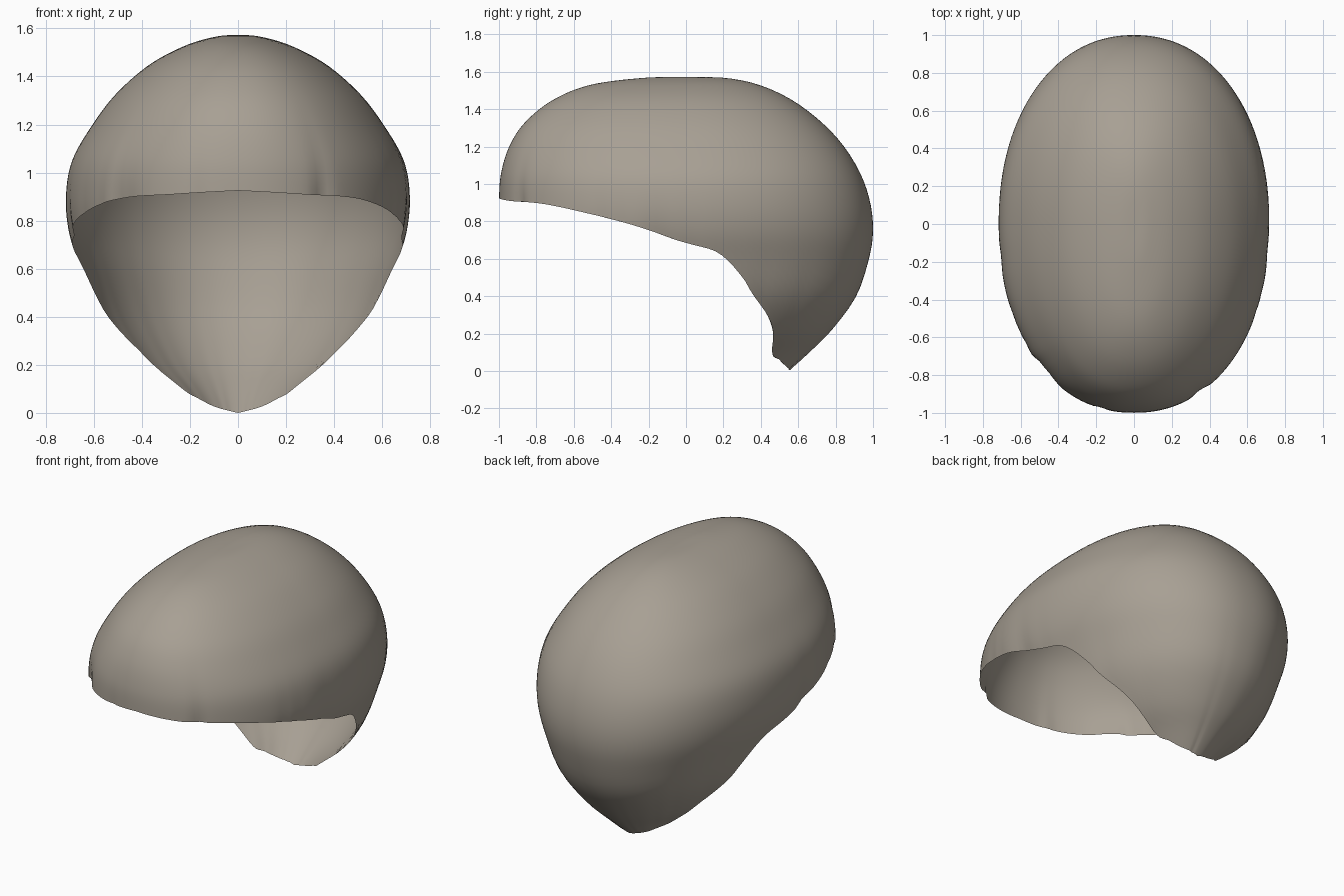
import bpy
import math
import random

random.seed(4)
if "Cube" in bpy.data.objects:
    bpy.data.objects.remove(bpy.data.objects["Cube"], do_unlink=True)

# Body slices from crown to nape: height, half width, front reach, back reach
SLICES = [
    (1.572, 0, 0, 0), (1.567, .085, .23, .21), (1.53, .215, .51, .39),
    (1.45, .367, .71, .565), (1.33, .505, .86, .725), (1.2, .605, .945, .845),
    (1.05, .69, .99, .935), (.9, .716, 1, .985), (.75, .703, 1, 1),
    (.6, .655, 1, .978), (.4, .58, 1, .91), (.22, .45, 1, .78),
    (.1, .31, 1, .66), (0, .2, 1, .55),
]
# Opening edge: angle from the front in degrees, height
RIM = [
    (0, .925), (20, .91), (45, .887), (72, .795), (90, .685), (99, .63),
    (107, .5), (112, .4), (123, .25), (133, .1), (143, .06), (157, .025), (180, 0),
]
SEGMENTS = 180
RINGS = 44
ROUNDNESS = 2 / 2.15


def spline(table, u):
    """Smooth curve through the table rows, u counted in rows."""
    last = len(table) - 1
    i = min(int(u), last - 1)
    t = u - i
    rows = [table[max(0, min(last, i + k))] for k in (-1, 0, 1, 2)]
    return [
        b + t * ((c - a) / 2 + t * (a - 2.5 * b + 2 * c - d / 2
                                    + t * (1.5 * (b - c) + (d - a) / 2)))
        for a, b, c, d in zip(*rows)
    ]


def find(table, value):
    """Row position at which the first column reaches a value."""
    low, high = 0, len(table) - 1
    rising = table[-1][0] > table[0][0]
    for _ in range(30):
        middle = (low + high) / 2
        if (spline(table, middle)[0] < value) == rising:
            low = middle
        else:
            high = middle
    return low


def soften(value):
    return math.copysign(abs(value) ** ROUNDNESS, value)


# Small gathers in the cloth, strongest at the edge
gathers = [(random.uniform(12, 348), random.uniform(2, 4), random.uniform(.004, .01))
           for _ in range(22)]
gathers += [(28, 3, .012), (318, 3, .02), (83, 3, .018), (278, 3, .018)]


def gather_depth(angle):
    total = 0
    for centre, width, depth in gathers:
        gap = (angle - centre + 180) % 360 - 180
        total += depth * math.exp(-(gap / width) ** 2)
    return min(total, .02)


# Cap surface: meridians running from the crown down to the opening
verts = [(0, 0, SLICES[0][0])]
for j in range(SEGMENTS):
    angle = 360 * j / SEGMENTS
    rim_height = spline(RIM, find(RIM, min(angle, 360 - angle)))[1]
    rim_row = find(SLICES, rim_height)
    sx = soften(math.sin(math.radians(angle)))
    sy = soften(math.cos(math.radians(angle)))
    depth = gather_depth(angle)
    for i in range(1, RINGS + 1):
        share = i / RINGS
        z, width, front, back = spline(SLICES, rim_row * share)
        pull = 1 - depth * share ** 8
        reach = front if sy > 0 else back
        verts.append((width * sx * pull, -reach * sy * pull, z))

faces = []
for j in range(SEGMENTS):
    a = 1 + j * RINGS
    b = 1 + (j + 1) % SEGMENTS * RINGS
    faces.append((0, a, b))
    for i in range(RINGS - 1):
        faces.append((a + i, a + i + 1, b + i + 1, b + i))

mesh = bpy.data.meshes.new("cap")
mesh.from_pydata(verts, [], faces)
cap = bpy.data.objects.new("cap", mesh)
bpy.context.collection.objects.link(cap)

# Colour
colour = (.39, .35, .295, 1)
taupe = bpy.data.materials.new("taupe cloth")
taupe.use_nodes = True
taupe.diffuse_color = colour
shader = next(n for n in taupe.node_tree.nodes if n.type == "BSDF_PRINCIPLED")
shader.inputs["Base Color"].default_value = colour
shader.inputs["Roughness"].default_value = .8
mesh.materials.append(taupe)

bpy.ops.object.select_all(action="DESELECT")
cap.select_set(True)
bpy.context.view_layer.objects.active = cap
bpy.ops.object.shade_smooth_by_angle(angle=math.radians(50))
